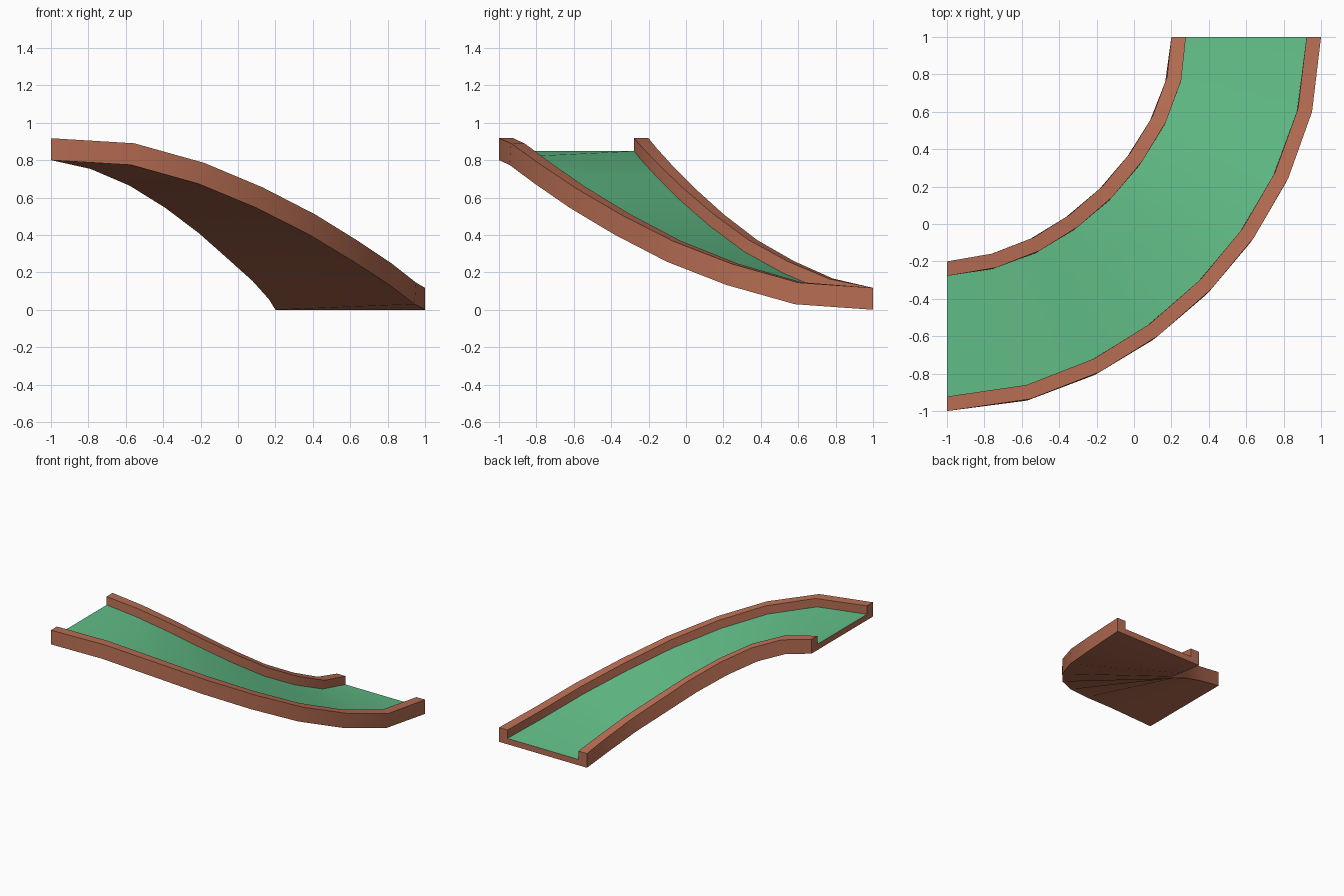
import bpy, bmesh
from mathutils import Vector

if "Cube" in bpy.data.objects:
    bpy.data.objects.remove(bpy.data.objects["Cube"])

# Rail top edges along the descending curve (x, y, z)
INNER = [(-1, -.2, .917), (-.757, -.158, .865), (-.537, -.072, .77),
         (-.343, .05, .647), (-.168, .202, .51), (-.02, .38, .373),
         (.1, .577, .26), (.177, .785, .167), (.2, 1, .117)]
OUTER = [(-1, -1, .917), (-.555, -.936, .89), (-.18, -.79, .785),
         (.13, -.597, .655), (.412, -.35, .51), (.643, -.07, .367),
         (.825, .245, .245), (.952, .6, .145), (1, 1, .117)]
HEIGHT, FLOOR = .117, .048
# Trough cross-section: (fraction across, height above underside)
RAIL = .097
PROFILE = [(0, 0), (0, HEIGHT), (RAIL, HEIGHT), (RAIL, FLOOR),
           (1 - RAIL, FLOOR), (1 - RAIL, HEIGHT), (1, HEIGHT), (1, 0)]
FLOOR_SIDE = 3


def make_material(name, colour):
    mat = bpy.data.materials.new(name)
    mat.diffuse_color = (*colour, 1)
    mat.use_nodes = True
    mat.node_tree.nodes["Principled BSDF"].inputs["Base Color"].default_value = mat.diffuse_color
    return mat


def upright(path, i, across):
    """Direction square to the slope; the two ends stand vertical."""
    if i in (0, len(path) - 1):
        return Vector((0, 0, 1))
    n = (path[i + 1] - path[i - 1]).cross(across).normalized()
    return n if n.z > 0 else -n


inner = [Vector(p) for p in INNER]
outer = [Vector(p) for p in OUTER]
bm = bmesh.new()
sections = []
for i, (a, b) in enumerate(zip(inner, outer)):
    na, nb = upright(inner, i, b - a), upright(outer, i, b - a)
    sections.append([bm.verts.new((a - na * (HEIGHT - h)).lerp(b - nb * (HEIGHT - h), t))
                     for t, h in PROFILE])

# Sweep the trough; the floor strip is green
count = len(PROFILE)
for s0, s1 in zip(sections, sections[1:]):
    for k in range(count):
        m = (k + 1) % count
        face = bm.faces.new((s0[k], s0[m], s1[m], s1[k]))
        face.material_index = 1 if k == FLOOR_SIDE else 0

# End caps
bm.faces.new(sections[0])
bm.faces.new(sections[-1][::-1])
bmesh.ops.recalc_face_normals(bm, faces=bm.faces[:])

mesh = bpy.data.meshes.new("curved_ramp")
bm.to_mesh(mesh)
bm.free()
mesh.materials.append(make_material("brick_brown", (.479, .156, .087)))
mesh.materials.append(make_material("turf_green", (.122, .515, .246)))
ramp = bpy.data.objects.new("curved_ramp", mesh)
bpy.context.collection.objects.link(ramp)
bpy.context.view_layer.objects.active = ramp
ramp.select_set(True)
bpy.ops.object.shade_smooth_by_angle(angle=.52)
